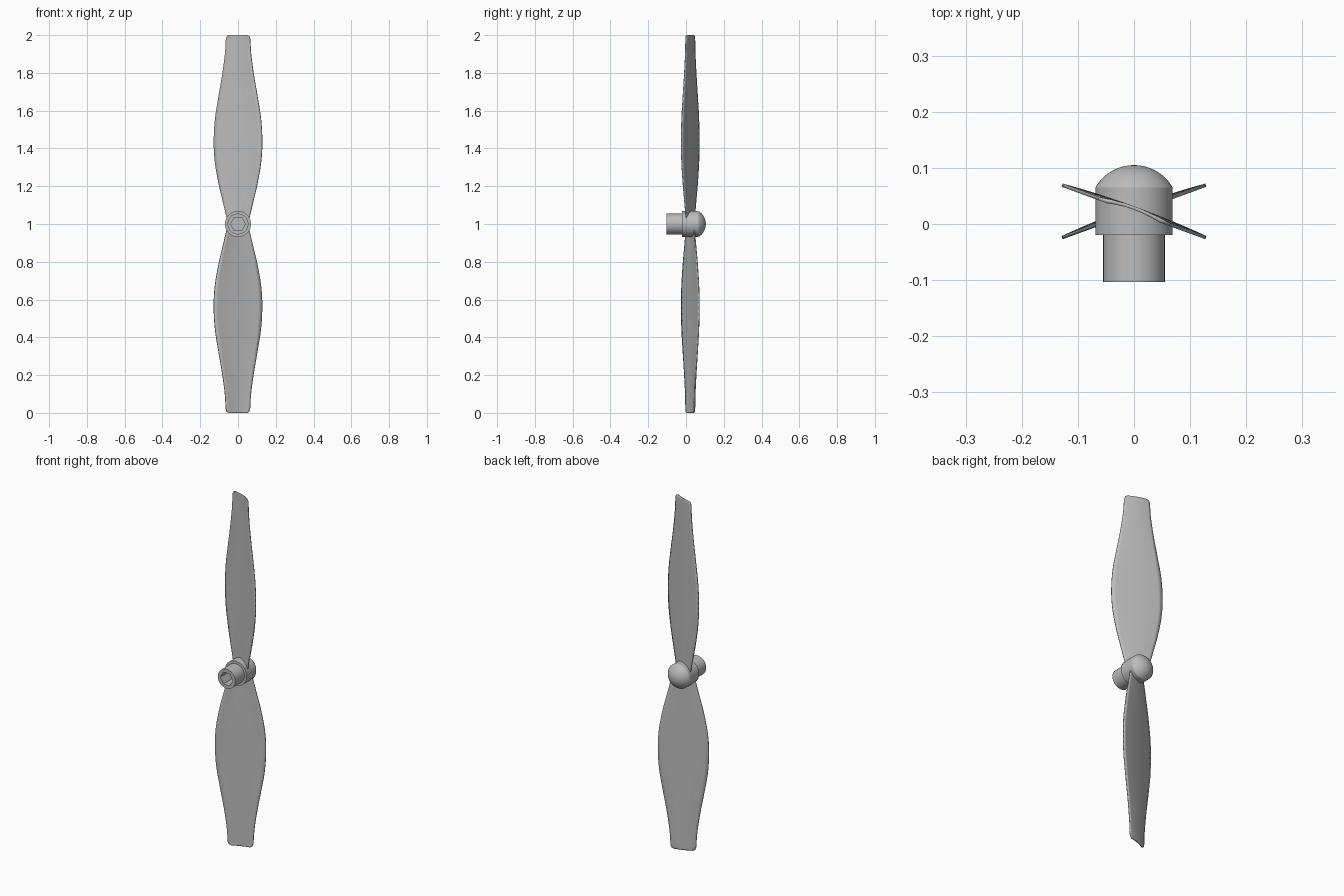
import bpy, bmesh, math
from mathutils import Matrix

cube = bpy.data.objects.get("Cube")
if cube:
    bpy.data.objects.remove(cube)

# One plain grey plastic
grey = bpy.data.materials.new("grey plastic")
grey.use_nodes = True
colour = (0.5, 0.5, 0.5, 1)
grey.diffuse_color = colour
grey.node_tree.nodes["Principled BSDF"].inputs["Base Color"].default_value = colour

HUB_Z = 1.0
SEGMENTS = 48


def finish(bm, name):
    bmesh.ops.recalc_face_normals(bm, faces=bm.faces)
    mesh = bpy.data.meshes.new(name)
    bm.to_mesh(mesh)
    bm.free()
    mesh.materials.append(grey)
    obj = bpy.data.objects.new(name, mesh)
    bpy.context.collection.objects.link(obj)
    obj.location.z = HUB_Z
    bpy.ops.object.select_all(action="DESELECT")
    obj.select_set(True)
    bpy.context.view_layer.objects.active = obj
    bpy.ops.object.shade_smooth_by_angle(angle=math.radians(25))
    return obj


def hex_factor(angle):
    # Distance to a hexagon's edge, relative to its corner radius
    sixth = math.pi / 3
    return math.cos(sixth / 2) / math.cos(angle % sixth - sixth / 2)


# Hub: lathed around y, from the floor of the hex socket out to the dome
rings = [(-0.02, 0.039, True), (-0.103, 0.039, True),
         (-0.103, 0.055, False), (-0.02, 0.055, False),
         (-0.02, 0.069, False), (0.065, 0.069, False)]
cap_radius, cap_angle, steps = 0.0795, math.radians(60), 9
for i in range(1, steps):
    a = cap_angle * (1 - i / steps)
    rings.append((0.105 - cap_radius * (1 - math.cos(a)), cap_radius * math.sin(a), False))

bm = bmesh.new()
loops = []
for y, radius, is_hex in rings:
    loop = []
    for s in range(SEGMENTS):
        a = math.tau * s / SEGMENTS
        r = radius * (hex_factor(a) if is_hex else 1)
        loop.append(bm.verts.new((r * math.cos(a), y, r * math.sin(a))))
    loops.append(loop)
for low, high in zip(loops, loops[1:]):
    for s in range(SEGMENTS):
        t = (s + 1) % SEGMENTS
        bm.faces.new((low[s], low[t], high[t], high[s]))
bm.faces.new(loops[0])
tip = bm.verts.new((0, 0.105, 0))
for s in range(SEGMENTS):
    bm.faces.new((loops[-1][s], loops[-1][(s + 1) % SEGMENTS], tip))
finish(bm, "hub")

# Blade outline: (distance from hub, half width)
outline = [(0, 0.055), (0.1, 0.076), (0.2, 0.1), (0.32, 0.121), (0.43, 0.128),
           (0.56, 0.121), (0.7, 0.099), (0.8, 0.082), (0.9, 0.069),
           (0.98, 0.064), (0.994, 0.059), (1, 0.047)]


def smooth_outline(points, cuts=4):
    # Catmull-Rom curve through the outline, straight at the rounded tip corners
    result = []
    for i in range(len(points) - 1):
        a, b = points[i], points[i + 1]
        before, after = points[max(i - 1, 0)], points[min(i + 2, len(points) - 1)]
        if i >= len(points) - 3:
            result.append(a)
            continue
        for k in range(cuts):
            t = k / cuts
            width = 0.5 * (2 * a[1] + (b[1] - before[1]) * t
                           + (2 * before[1] - 5 * a[1] + 4 * b[1] - after[1]) * t ** 2
                           + (3 * a[1] - before[1] - 3 * b[1] + after[1]) * t ** 3)
            result.append((a[0] + (b[0] - a[0]) * t, width))
    return result + [points[-1]]


def blade(name, turn):
    columns, slope, middle, camber = 12, 0.365, 0.0225, 0.006
    bm = bmesh.new()
    rows = []
    for z, half in smooth_outline(outline):
        row = []
        for c in range(columns + 1):
            u = 2 * c / columns - 1
            y = middle - slope * u * half + camber * (1 - u * u)
            row.append(bm.verts.new((u * half, y, z)))
        rows.append(row)
    for low, high in zip(rows, rows[1:]):
        for c in range(columns):
            bm.faces.new((low[c], low[c + 1], high[c + 1], high[c]))
    bmesh.ops.rotate(bm, verts=bm.verts, matrix=Matrix.Rotation(turn, 3, "Y"))
    obj = finish(bm, name)
    thick = obj.modifiers.new("thickness", "SOLIDIFY")
    thick.thickness = 0.006
    thick.offset = 0
    # Thicken before the sharp edges are found
    obj.modifiers.move(len(obj.modifiers) - 1, 0)


blade("upper_blade", 0)
blade("lower_blade", math.pi)
